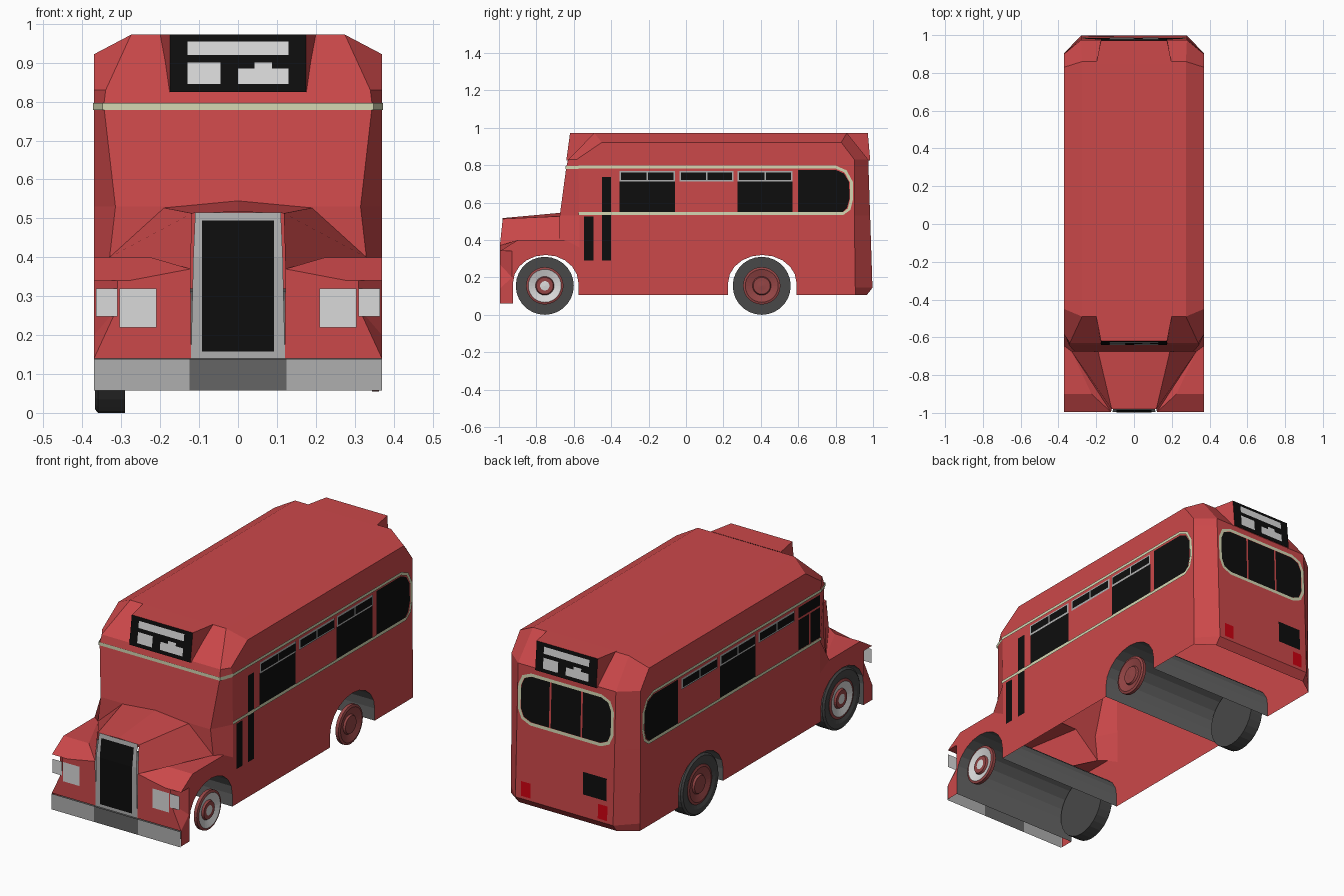
import bpy, bmesh, math
from mathutils import Vector

if "Cube" in bpy.data.objects:
    bpy.data.objects.remove(bpy.data.objects["Cube"])


def material(name, *rgb):
    m = bpy.data.materials.new(name)
    m.use_nodes = True
    m.diffuse_color = (*rgb, 1)
    m.node_tree.nodes["Principled BSDF"].inputs["Base Color"].default_value = (*rgb, 1)
    return m


RED = material("body red", .60, .065, .068)
BLACK = material("glass black", .004, .004, .004)
CREAM = material("trim cream", .66, .68, .45)
WHITE = material("lamp white", .70, .70, .70)
GREY = material("metal grey", .43, .43, .43)
DARK = material("dark grey", .13, .13, .13)
TYRE = material("tyre grey", .065, .065, .065)
HUB = material("hub red", .30, .06, .06)
TAIL = material("tail light red", .60, .0, .005)

W, FRONT = .37, -.995


def build(name, polys, inward=False):
    """Make one object from (points, material) faces, all turned outward."""
    bm, mats = bmesh.new(), []
    for pts, mat in polys:
        if mat not in mats:
            mats.append(mat)
        f = bm.faces.new([bm.verts.new(p) for p in pts])
        f.material_index = mats.index(mat)
        f.normal_update()
        out = f.calc_center_median() - Vector((0, 0, .2))
        if (f.normal.dot(out) < 0) != inward:
            f.normal_flip()
    bmesh.ops.remove_doubles(bm, verts=bm.verts, dist=.0004)
    me = bpy.data.meshes.new(name)
    bm.to_mesh(me)
    bm.free()
    for m in mats:
        me.materials.append(m)
    ob = bpy.data.objects.new(name, me)
    bpy.context.collection.objects.link(ob)
    return ob


def both(*pts):
    """A red face and its mirror image."""
    return [([(s * x, y, z) for x, y, z in pts], RED) for s in (1, -1)]


def rect(a0, a1, b0, b1):
    return [(a0, b0), (a1, b0), (a1, b1), (a0, b1)]


def on_side(s, pts, lift=.003):
    return [(s * (W + lift), y, z) for y, z in pts]


def rear_y(z):
    return .997 - .033 * (z - .145)


def on_rear(pts, lift=.002):
    return [(x, rear_y(z) + lift, z) for x, z in pts]


def on_front(pts, lift=.004):
    return [(x, FRONT - lift, z) for x, z in pts]


def ribbon(path, half, closed=False):
    """Quads of constant width along a 2D path."""
    n, edges = len(path), []
    for i, p in enumerate(path):
        a = path[i - 1] if i or closed else p
        b = path[(i + 1) % n] if i < n - 1 or closed else p
        d = Vector((b[0] - a[0], b[1] - a[1])).normalized() * half
        edges.append(((p[0] - d.y, p[1] + d.x), (p[0] + d.y, p[1] - d.x)))
    return [[*edges[i], *edges[(i + 1) % n][::-1]] for i in range(n if closed else n - 1)]


def rounded(x, z0, z1, c):
    """Rectangle outline with cut and softened corners."""
    k = c * .3
    q = [(x - c, z1), (x - k, z1 - k), (x, z1 - c), (x, z0 + c), (x - k, z0 + k), (x - c, z0)]
    return q + [(-a, b) for a, b in reversed(q)]


def arch(yc, half, z0, top):
    """Wheel arch outline from back to front."""
    h = top - .17
    arc = [(yc + half * math.cos(t), .17 + h * math.sin(t))
           for t in (math.pi * i / 10 for i in range(11))]
    return [(yc + half, .107)] + arc + [(yc - half, z0)]


front_arch = arch(-.75, .175, .06, .32)
rear_arch = arch(.408, .183, .107, .32)

# Upper shell: stacked eight-sided rings, closed by a chamfered roof
def ring(z, af, f, cf, r):
    q = [(af, f, z), (W, cf, z), (W, .9, z), (.28, r, z)]
    return q + [(-x, y, h) for x, y, h in reversed(q)]


eave = [(.275, -.49, .972), (W, -.45, .922), (W, .83, .922), (.275, .86, .972)]
eave += [(-x, y, z) for x, y, z in reversed(eave)]
rings = [ring(.53, .315, -.675, -.57, rear_y(.53)), ring(.79, .345, -.64, -.575, rear_y(.79)),
         ring(.83, .34, -.63, -.585, rear_y(.83)), eave]
body = [([lo[i], lo[(i + 1) % 8], hi[(i + 1) % 8], hi[i]], RED)
        for lo, hi in zip(rings, rings[1:]) for i in range(8)]
body.append(([eave[i] for i in (0, 3, 4, 7)], RED))
body += both(*eave[:4])

# Lower tail
tail = [[(W, .905 if z < .5 else .9, z), (.28, r, z), (-.28, r, z), (-W, .905 if z < .5 else .9, z)]
        for z, r in ((.107, .968), (.145, .997), (.53, rear_y(.53)))]
body += [([lo[i], lo[i + 1], hi[i + 1], hi[i]], RED)
         for lo, hi in zip(tail, tail[1:]) for i in range(3)]

# Lower sides with wheel arches
skirt = [(-.57, .53), (.9, .53), (.905, .145), (.905, .107)] + rear_arch + front_arch
skirt += [(FRONT, .06), (FRONT, .14), (-.93, .2), (-.93, .34), (FRONT, .34),
          (-.9, .4), (-.645, .4), (-.57, .36)]
body += both(*[(W, y, z) for y, z in skirt])
build("body_shell", body)

# Bonnet, wings and nose
ridge0, ridge1 = (0, -.98, .517), (0, -.675, .545)
h1, h2 = (.118, -.98, .513), (.19, -.675, .527)
f1, f2, kink = (.122, FRONT, .37), (.33, -.675, .4), (.225, -.9, .4)
pillar, brow, brow_in = (.315, -.675, .53), (W, FRONT, .34), (.31, FRONT, .34)
wing_f, wing_b, recess = (W, -.9, .4), (W, -.645, .4), (W, -.93, .34)
notch, toe = (.31, FRONT, .27), (W, FRONT, .14)
nose = both(ridge0, h1, h2, ridge1) + both(h1, f1, f2, h2) + both(h2, f2, pillar)
nose += both(ridge1, h2, pillar, (0, -.675, .53))
nose += both(pillar, (W, -.57, .53), (W, -.57, .36), wing_b, f2)
nose += both(f2, wing_b, wing_f, kink) + both(f1, f2, kink)
nose += both(f1, kink, wing_f, brow, (.28, FRONT, .34))
nose += both((.12, FRONT, .14), toe, notch, brow_in, (.28, FRONT, .34), f1)
nose += both(toe, notch, (W, -.93, .2)) + both(notch, brow_in, recess, (W, -.93, .2))
nose += both(brow, brow_in, recess)
build("bonnet_and_wings", nose)

# Radiator grille, its upper part leaning back
def leaning(x0, x1, z0, z1, lift):
    def y(z):
        return FRONT - lift + max(0, z - .4) * .14
    return [(-x0, y(z0), z0), (x0, y(z0), z0), (x1, y(z1), z1), (-x1, y(z1), z1)]


build("radiator_grille", [
    (leaning(.121, .115, .14, .4, .001), GREY), (leaning(.115, .11, .4, .515, .001), GREY),
    (leaning(.093, .093, .158, .4, .004), BLACK), (leaning(.093, .093, .4, .495, .004), BLACK)])

# Bumper and lamps
build("front_bumper", [(on_front(rect(a, b, .057, .138)), m)
                       for a, b, m in ((-W, -.125, GREY), (-.125, .125, DARK), (.125, W, GREY))])
build("head_lamps", [(on_front([(s * x, z) for x, z in r]), WHITE) for s in (1, -1)
                     for r in (rect(.21, .305, .22, .32), rect(.31, .365, .248, .32))])

# Wheel arch tunnels
for name, path in (("front_arch_tunnel", front_arch), ("rear_arch_tunnel", rear_arch)):
    build(name, [([(-W, *a), (W, *a), (W, *b), (-W, *b)], DARK)
                 for a, b in zip(path, path[1:])], inward=True)

# Route sign boxes at both ends
def sign(name, s, top, low, back):
    def face(pts, lift):
        return [(-s * x, s * (low + (top - low) * (z - .825) / .147 + lift), z) for x, z in pts]
    a, b = face([(-.175, .972), (.175, .972)], 0)
    d, c = face([(-.175, .825), (.175, .825)], 0)
    e, g = [(-s * x, s * back, .973) for x in (-.2, .2)]
    polys = [([a, b, g, e], RED), ([a, d, (e[0], e[1], .83), e], RED),
             ([b, c, (g[0], g[1], .83), g], RED), ([a, b, c, d], BLACK)]
    step = [(0, .845), (.13, .845), (.13, .885), (.087, .885),
            (.087, .9), (.043, .9), (.043, .885), (0, .885)]
    for r in (rect(-.13, .13, .92, .955), rect(-.13, -.045, .845, .9), step):
        polys.append((face(r, .003), WHITE))
    build(name, polys)


sign("front_route_sign", -1, .62, .64, .49)
sign("rear_route_sign", 1, .972, .985, .85)

# Side windows, vents and cream trim
curve = [(.8, .775), (.845, .755), (.872, .71), (.874, .62), (.86, .57), (.835, .547)]
trim = [(-.575, .79), (.8, .79), (.853, .767), (.884, .71), (.886, .62), (.872, .565),
        (.84, .541), (-.575, .541)]
bays = [(-.355, -.06), (-.035, .255), (.275, .57)]
panes = {1: [rect(-.45, -.4, .29, .738), rect(-.545, -.495, .29, .525)],
         -1: [rect(-.565, -.39, .715, .77), rect(-.565, -.485, .549, .705),
              rect(-.475, -.39, .549, .705)]}
for s, label in ((1, "left"), (-1, "right")):
    polys = [(on_side(s, p), BLACK) for p in panes[s] + [[(.6, .547), (.6, .775)] + curve]]
    for i, (a, b) in enumerate(bays):
        if (i != 1) == (s == 1):
            polys.append((on_side(s, rect(a, b, .547, .715)), BLACK))
        polys.append((on_side(s, rect(a, b, .712, .769), .004), GREY))
        mid = (a + b) / 2
        for c, d in ((a + .008, mid - .004), (mid + .004, b - .008)):
            polys.append((on_side(s, rect(c, d, .721, .761), .006), BLACK))
    build(label + "_side_windows", polys)
    build(label + "_side_trim", [(on_side(s, q, .005), CREAM) for q in ribbon(trim, .008)])

# Front trim band wrapping the corners
band = [(-.373, -.575), (-.348, -.645), (.348, -.645), (.373, -.575)]
build("front_trim", [([(*a, .779), (*b, .779), (*b, .796), (*a, .796)], CREAM)
                     for a, b in zip(band, band[1:])])

# Rear window, plate and tail lights
rear = [(on_rear(rounded(.258, .548, .782, .06)), BLACK)]
rear += [(on_rear(rect(x - .005, x + .005, .548, .782), .003), RED) for x in (-.09, .09)]
rear += [(on_rear(q, .004), CREAM) for q in ribbon(rounded(.266, .54, .79, .065), .008, True)]
build("rear_window", rear)
build("rear_plate", [(on_rear(rect(-.24, -.105, .26, .375)), BLACK)])
build("tail_lights", [(on_rear(rect(s * .22 - .027, s * .22 + .027, .16, .235)), TAIL)
                      for s in (1, -1)])


# Wheels: lathed hubs on both sides, tyres on the right side
def lathe(name, profile, mats, s, yc, steps=28):
    def pt(r, x, i):
        t = 2 * math.pi * i / steps
        return (s * x, yc + r * math.cos(t), .155 + r * math.sin(t))
    polys = []
    for (p, q), m in zip(zip(profile, profile[1:]), mats):
        for i in range(steps):
            quad = [pt(*p, i), pt(*p, i + 1), pt(*q, i + 1), pt(*q, i)]
            if q[0] == 0:
                quad.pop()
            polys.append((quad, m))
    ob = build(name, polys)
    bm = bmesh.new()
    bm.from_mesh(ob.data)
    bmesh.ops.recalc_face_normals(bm, faces=bm.faces)
    bm.to_mesh(ob.data)
    bm.free()


hub = [(.1, .345), (.1, .362), (.088, .366), (.05, .354), (.045, .364), (.025, .364), (0, .366)]
tyre = [(.098, .36), (.12, .368), (.145, .368), (.155, .36), (.155, .29), (0, .29)]
for end, yc, accent in (("front", -.755, WHITE), ("rear", .405, HUB)):
    for s, label in ((1, "left"), (-1, "right")):
        lathe(f"{end}_{label}_hub", hub, [HUB, HUB, accent, HUB, HUB, accent], s, yc)
    lathe(f"{end}_right_tyre", tyre, [TYRE] * 5, -1, yc)
